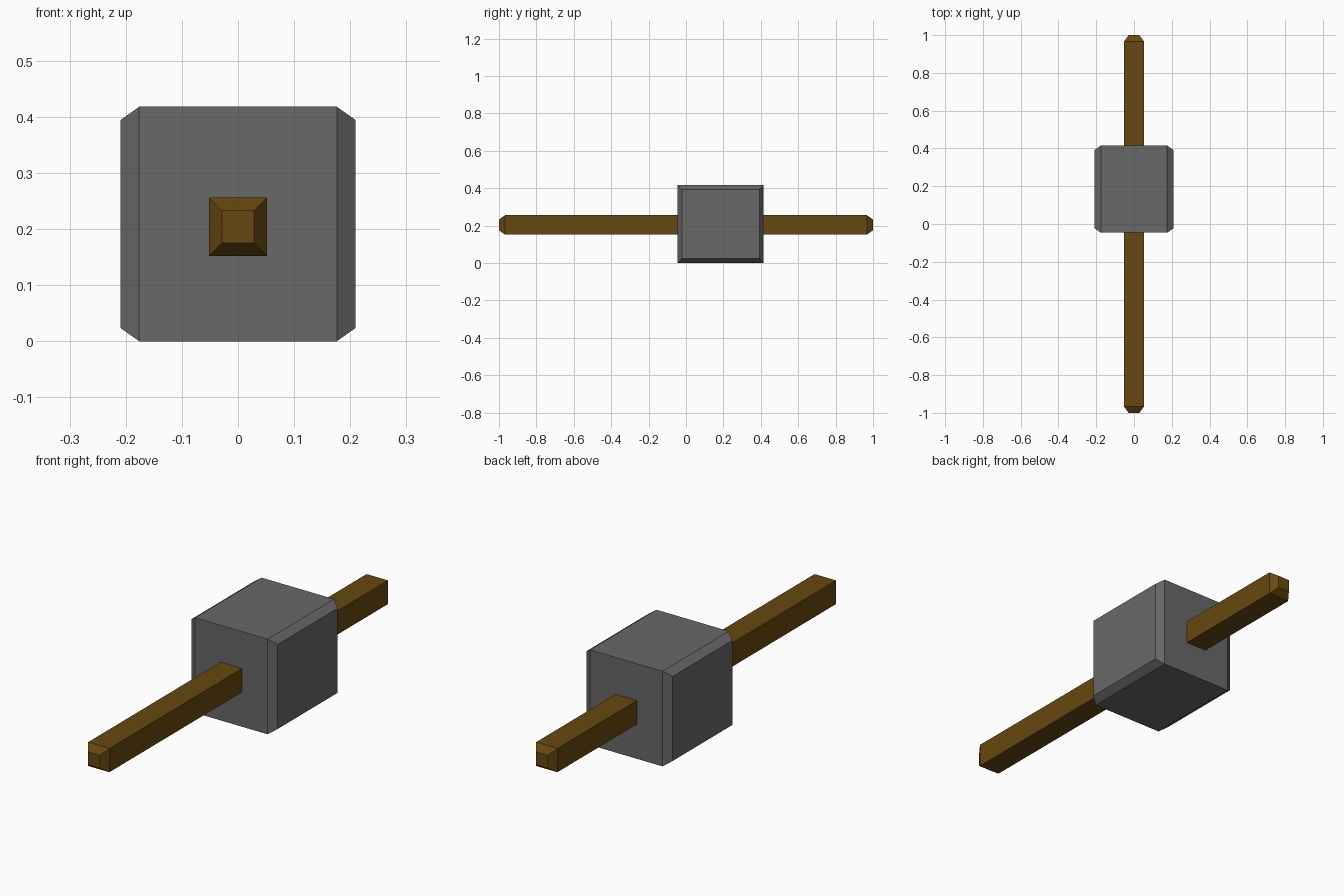
import bpy
import bmesh

cube = bpy.data.objects.get("Cube")
if cube:
    bpy.data.objects.remove(cube, do_unlink=True)


def make_material(name, rgb):
    mat = bpy.data.materials.new(name)
    mat.use_nodes = True
    color = (*rgb, 1.0)
    mat.diffuse_color = color
    bsdf = mat.node_tree.nodes["Principled BSDF"]
    bsdf.inputs["Base Color"].default_value = color
    bsdf.inputs["Roughness"].default_value = 0.8
    return mat


def chamfered_box(name, low, high, axis, chamfer, mat):
    """Box whose two end faces along one axis are inset and raised."""
    # The core box stops where the chamfers begin
    core_low, core_high = list(low), list(high)
    core_low[axis] += chamfer
    core_high[axis] -= chamfer
    bm = bmesh.new()
    bmesh.ops.create_cube(bm, size=1)
    for v in bm.verts:
        for i in range(3):
            v.co[i] = core_low[i] if v.co[i] < 0 else core_high[i]
    bm.normal_update()
    ends = [f for f in bm.faces if abs(f.normal[axis]) > 0.9]
    bmesh.ops.inset_individual(bm, faces=ends, thickness=chamfer, depth=chamfer)
    bmesh.ops.recalc_face_normals(bm, faces=bm.faces)
    mesh = bpy.data.meshes.new(name)
    bm.to_mesh(mesh)
    bm.free()
    mesh.materials.append(mat)
    obj = bpy.data.objects.new(name, mesh)
    bpy.context.collection.objects.link(obj)
    return obj


stone = make_material("dark grey", (0.14, 0.14, 0.14))
wood = make_material("brown wood", (0.135, 0.065, 0.005))

# Heavy block, chamfered on its left and right ends
chamfered_box("hammer_head", (-0.209, -0.046, 0.0), (0.209, 0.415, 0.418),
              0, 0.033, stone)

# Long shaft through the block, chamfered at both tips
chamfered_box("handle", (-0.052, -1.0, 0.152), (0.052, 1.0, 0.256),
              1, 0.033, wood)
